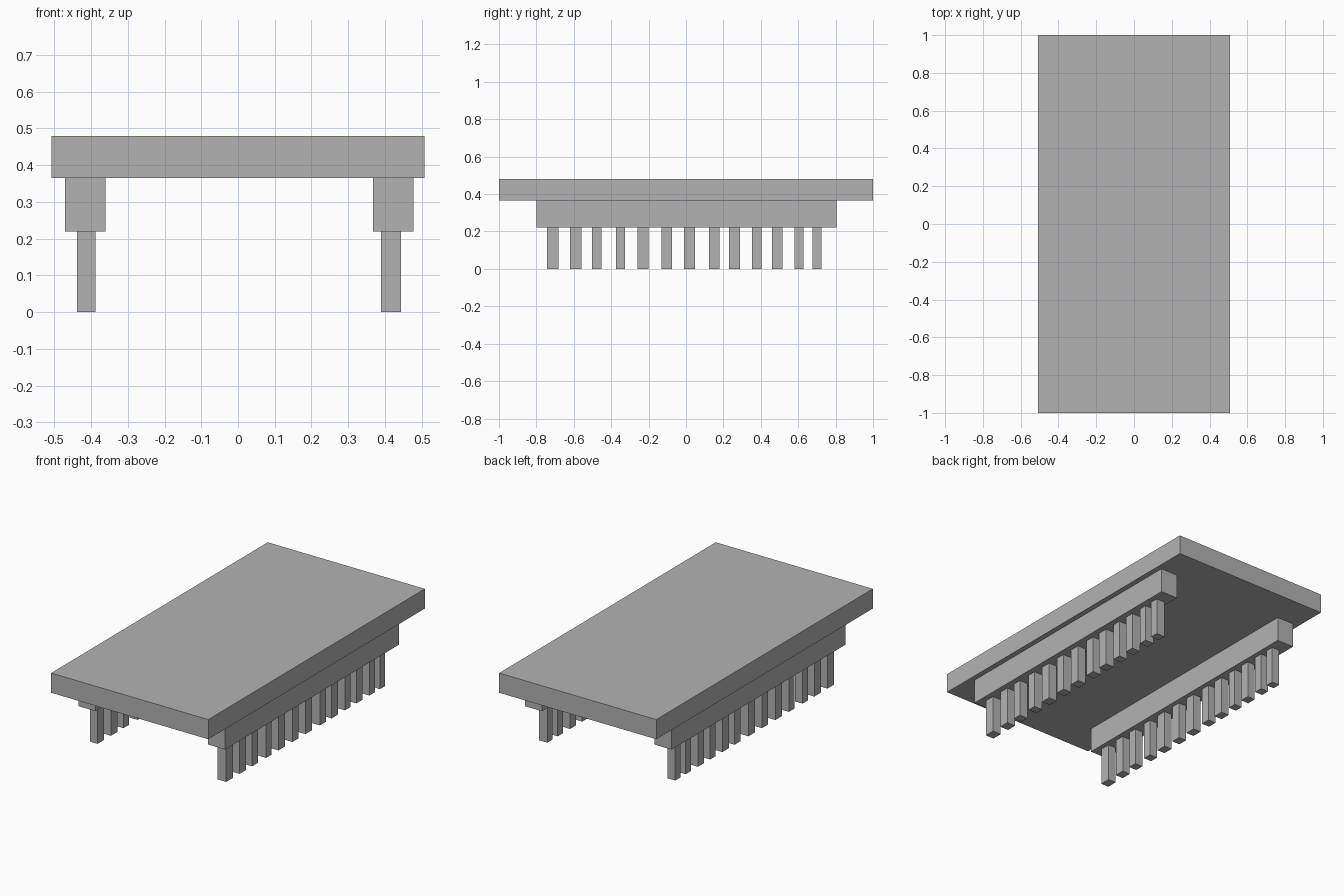
import bpy
import bmesh
from mathutils import Matrix, Vector

if "Cube" in bpy.data.objects:
    bpy.data.objects.remove(bpy.data.objects["Cube"], do_unlink=True)

grey = bpy.data.materials.new("plain grey")
grey.use_nodes = True
colour = (0.45, 0.45, 0.45, 1)
grey.diffuse_color = colour
grey.node_tree.nodes["Principled BSDF"].inputs["Base Color"].default_value = colour


def box(name, x, y, z):
    """Box from (low, high) ranges along each axis."""
    size = [b - a for a, b in (x, y, z)]
    middle = Vector([(a + b) / 2 for a, b in (x, y, z)])
    bm = bmesh.new()
    bmesh.ops.create_cube(bm, size=1, matrix=Matrix.Diagonal((*size, 1)))
    mesh = bpy.data.meshes.new(name)
    bm.to_mesh(mesh)
    bm.free()
    mesh.materials.append(grey)
    obj = bpy.data.objects.new(name, mesh)
    obj.location = middle
    bpy.context.collection.objects.link(obj)
    return obj


# Flat board on top
box("board", (-0.508, 0.508), (-1, 1), (0.365, 0.48))

# Slightly uneven pin row: (centre, width) along y
pins = [(-0.712, 0.062), (-0.589, 0.06), (-0.477, 0.052), (-0.35, 0.05),
        (-0.23, 0.06), (-0.104, 0.056), (0.019, 0.06), (0.15, 0.056),
        (0.26, 0.06), (0.378, 0.05), (0.487, 0.056), (0.604, 0.05),
        (0.701, 0.048)]

# A rail under each long edge, with its row of pins
sides = {"right": ((-0.471, -0.361), (-0.438, -0.388)),
         "left": ((0.367, 0.477), (0.389, 0.444))}
for side, (rail_x, pin_x) in sides.items():
    box(side + "_rail", rail_x, (-0.8, 0.805), (0.22, 0.365))
    for i, (y, width) in enumerate(pins):
        box(f"{side}_pin_{i + 1}", pin_x, (y - width / 2, y + width / 2), (0, 0.22))
